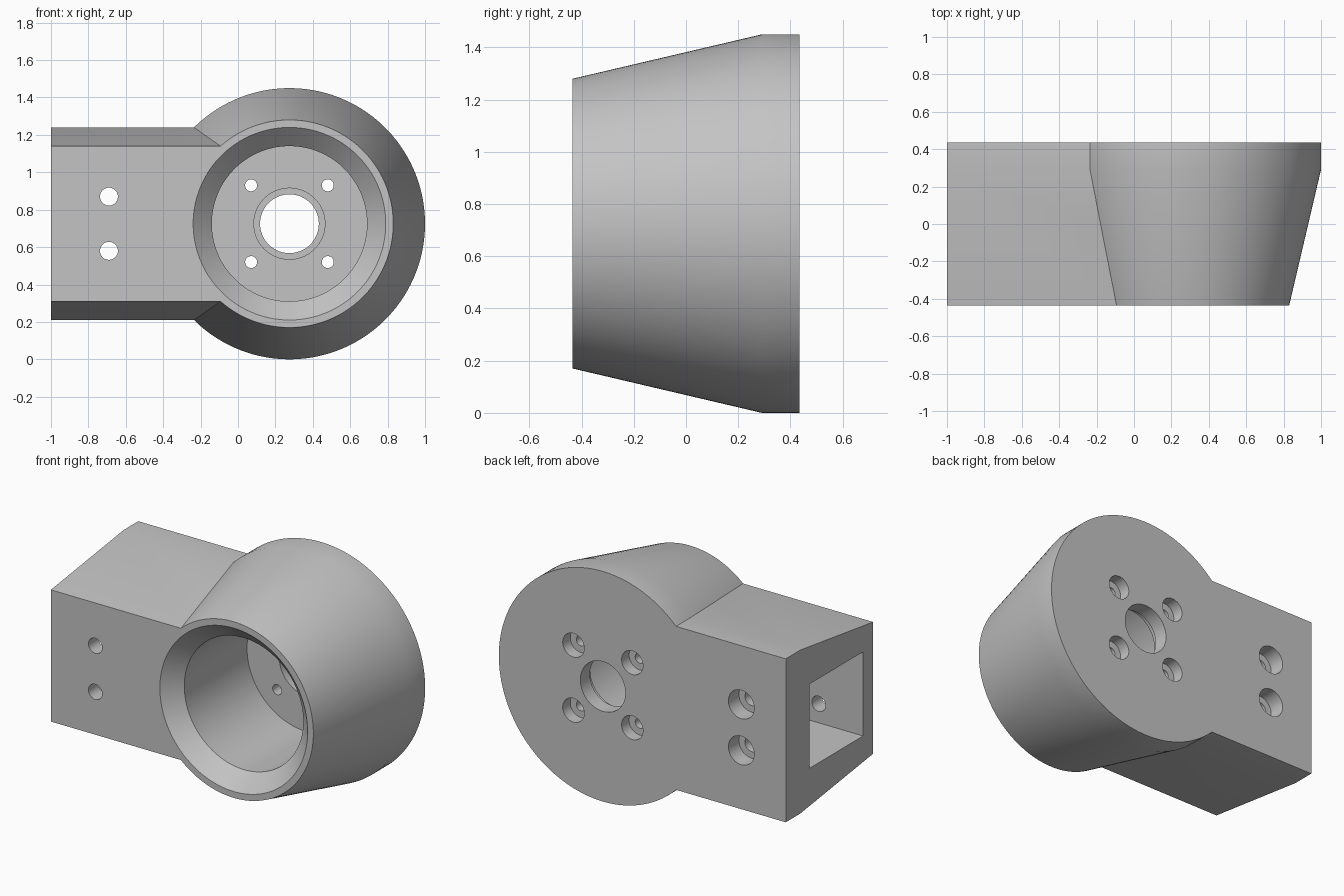
import bpy, bmesh, math

cube = bpy.data.objects.get("Cube")
if cube:
    bpy.data.objects.remove(cube, do_unlink=True)

CX, CZ = 0.275, 0.725      # drum axis
FRONT, BACK, BEND = -0.435, 0.435, 0.29

grey = bpy.data.materials.new("plain grey")
grey.use_nodes = True
grey.diffuse_color = (0.55, 0.55, 0.55, 1)
grey.node_tree.nodes["Principled BSDF"].inputs["Base Color"].default_value = (0.55, 0.55, 0.55, 1)


def loft(name, rings):
    """Closed solid through a list of equal-length point rings."""
    bm = bmesh.new()
    loops = [[bm.verts.new(p) for p in ring] for ring in rings]
    n = len(loops[0])
    for a, b in zip(loops, loops[1:]):
        for i in range(n):
            j = (i + 1) % n
            bm.faces.new((a[i], a[j], b[j], b[i]))
    bm.faces.new(loops[0])
    bm.faces.new(loops[-1])
    bmesh.ops.recalc_face_normals(bm, faces=bm.faces)
    mesh = bpy.data.meshes.new(name)
    bm.to_mesh(mesh)
    bm.free()
    mesh.materials.append(grey)
    obj = bpy.data.objects.new(name, mesh)
    bpy.context.collection.objects.link(obj)
    return obj


def turned(name, x, z, profile, n):
    """Solid of revolution along y from (y, radius) pairs."""
    turn = [math.tau * (i + 0.5) / n for i in range(n)]
    return loft(name, [[(x + r * math.cos(t), y, z + r * math.sin(t)) for t in turn]
                       for y, r in profile])


def box_ring(y, x0, x1, half):
    return [(x0, y, CZ - half), (x1, y, CZ - half), (x1, y, CZ + half), (x0, y, CZ + half)]


def combine(target, tool, operation):
    mod = target.modifiers.new(operation.lower(), "BOOLEAN")
    mod.operation, mod.solver, mod.object = operation, "EXACT", tool
    bpy.context.view_layer.objects.active = target
    bpy.ops.object.modifier_apply(modifier=mod.name)
    bpy.data.objects.remove(tool, do_unlink=True)


# Tapered drum joined to the tapered arm
body = turned("mount_body", CX, CZ, [(FRONT, 0.555), (BEND, 0.725), (BACK, 0.725)], 128)
arm = loft("arm", [box_ring(y, -1, 0, h)
                   for y, h in ((FRONT, 0.415), (BEND, 0.515), (BACK, 0.515))])
combine(body, arm, "UNION")

# Chamfered bore, floor recess and centre hole
bore = turned("bore_cutter", CX, CZ,
              [(-0.455, 0.535), (-0.335, 0.415), (BEND, 0.415), (BEND, 0.19),
               (0.34, 0.19), (0.34, 0.157), (0.5, 0.157)], 96)
combine(body, bore, "DIFFERENCE")

# Square pocket in the arm end
pocket = loft("pocket_cutter", [box_ring(y, -1.1, -0.38, 0.265) for y in (-0.335, 0.2)])
combine(body, pocket, "DIFFERENCE")

# Four counterbored holes in the drum floor
for sx in (-1, 1):
    for sz in (-1, 1):
        hole = turned("floor_hole_cutter", CX + sx * 0.205, CZ + sz * 0.205,
                      [(0.2, 0.032), (0.36, 0.032), (0.36, 0.075), (0.5, 0.075)], 32)
        combine(body, hole, "DIFFERENCE")

# Two counterbored holes through the arm
for sz in (-1, 1):
    hole = turned("arm_hole_cutter", -0.69, CZ + sz * 0.145,
                  [(-0.5, 0.048), (0.33, 0.048), (0.33, 0.09), (0.5, 0.09)], 32)
    combine(body, hole, "DIFFERENCE")

bpy.ops.object.select_all(action="DESELECT")
body.select_set(True)
bpy.context.view_layer.objects.active = body
bpy.ops.object.shade_smooth_by_angle(angle=math.radians(30))
